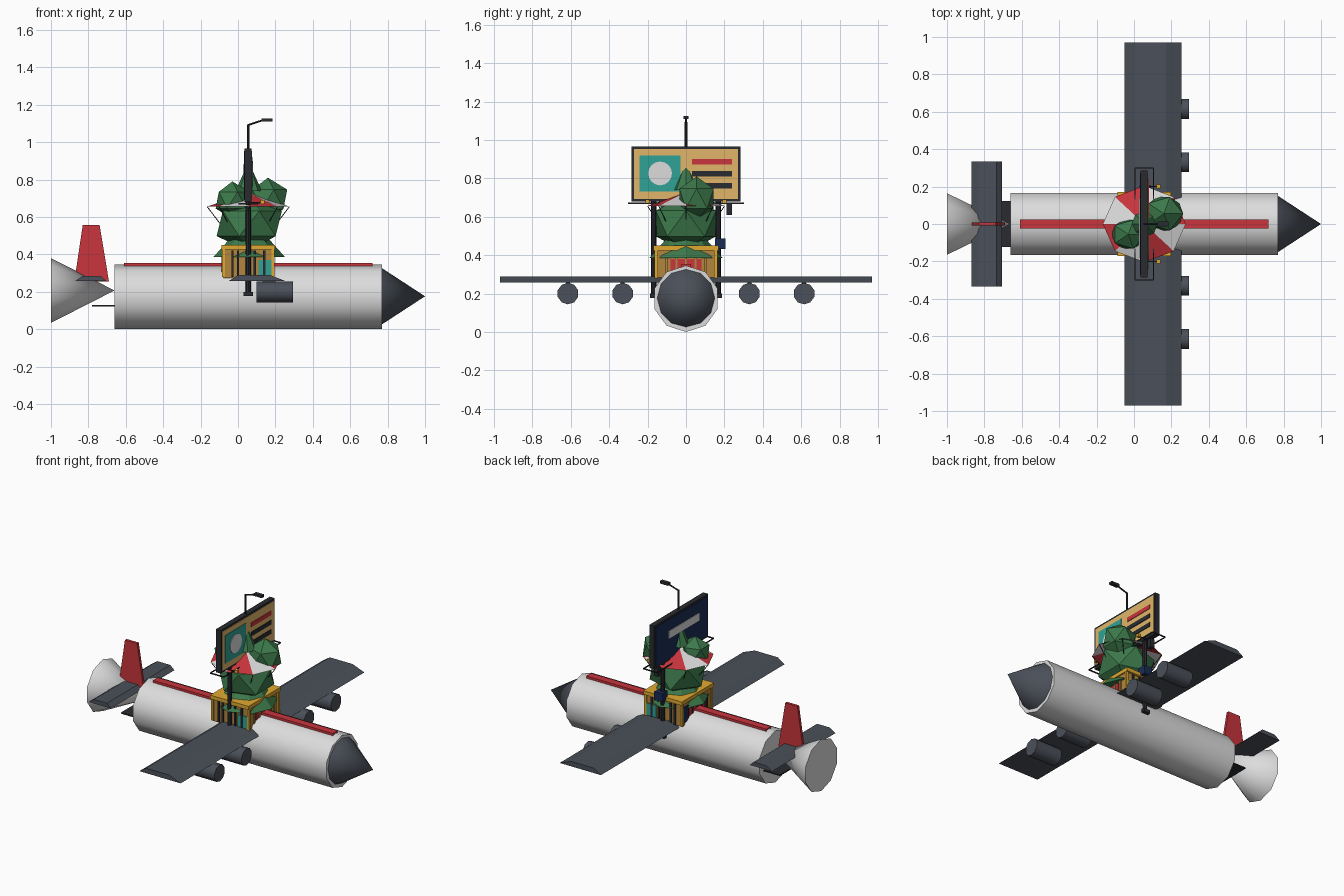
import bpy, bmesh, math
from mathutils import Vector, Matrix

cube = bpy.data.objects.get("Cube")
if cube:
    bpy.data.objects.remove(cube)


def material(name, r, g, b):
    m = bpy.data.materials.new(name)
    m.use_nodes = True
    m.diffuse_color = (r, g, b, 1)
    m.node_tree.nodes["Principled BSDF"].inputs["Base Color"].default_value = (r, g, b, 1)
    return m


WHITE = material("off_white", .72, .72, .72)
SLATE = material("slate_grey", .07, .08, .1)
BLACK = material("charcoal", .022, .024, .03)
RED = material("red", .58, .035, .045)
GREEN = material("leaf_green", .045, .19, .07)
TAN = material("tan", .75, .47, .14)
WOOD = material("wood_brown", .45, .24, .05)
GOLD = material("gold", .75, .4, .03)
TEAL = material("teal", .03, .36, .31)
NAVY = material("navy", .01, .025, .09)


def finish(name, bm, mats, smooth=False):
    bmesh.ops.recalc_face_normals(bm, faces=bm.faces)
    mesh = bpy.data.meshes.new(name)
    bm.to_mesh(mesh)
    bm.free()
    for m in mats:
        mesh.materials.append(m)
    obj = bpy.data.objects.new(name, mesh)
    bpy.context.collection.objects.link(obj)
    if smooth:
        bpy.ops.object.select_all(action='DESELECT')
        obj.select_set(True)
        bpy.context.view_layer.objects.active = obj
        bpy.ops.object.shade_smooth_by_angle(angle=math.radians(40))
    return obj


def box(name, mat, x, y, z):
    """Box given as (low, high) ranges."""
    bm = bmesh.new()
    bmesh.ops.create_cube(bm, size=1)
    lo, hi = Vector((x[0], y[0], z[0])), Vector((x[1], y[1], z[1]))
    bmesh.ops.scale(bm, vec=hi - lo, verts=bm.verts)
    bmesh.ops.translate(bm, vec=(lo + hi) / 2, verts=bm.verts)
    return finish(name, bm, [mat])


def tube(name, mat, a, b, r1, r2=None, sides=10, smooth=True):
    """Cylinder or cone from point a to point b."""
    a, b = Vector(a), Vector(b)
    d = b - a
    bm = bmesh.new()
    bmesh.ops.create_cone(bm, cap_ends=True, segments=sides, radius1=r1,
                          radius2=r1 if r2 is None else r2, depth=d.length)
    bmesh.ops.remove_doubles(bm, verts=bm.verts, dist=1e-5)
    turn = d.to_track_quat('Z', 'Y').to_matrix().to_4x4()
    bmesh.ops.transform(bm, matrix=Matrix.Translation((a + b) / 2) @ turn, verts=bm.verts)
    return finish(name, bm, [mat], smooth)


def prism(name, mat, profile, half):
    """Extrude an x-z profile across y."""
    bm = bmesh.new()
    f = bm.faces.new([bm.verts.new((x, -half, z)) for x, z in profile])
    ext = bmesh.ops.extrude_face_region(bm, geom=[f])["geom"]
    bmesh.ops.translate(bm, vec=(0, 2 * half, 0),
                        verts=[v for v in ext if isinstance(v, bmesh.types.BMVert)])
    return finish(name, bm, [mat])


def foliage(name, centre, size):
    bm = bmesh.new()
    bmesh.ops.create_icosphere(bm, subdivisions=1, radius=1)
    bmesh.ops.scale(bm, vec=size, verts=bm.verts)
    bmesh.ops.translate(bm, vec=centre, verts=bm.verts)
    return finish(name, bm, [GREEN])


# Aircraft body
tube("fuselage", WHITE, (-.66, 0, .173), (.77, 0, .173), .173)
tube("nose_cone", SLATE, (.77, 0, .176), (1, 0, .176), .15, 0, 12)
tube("tail_cone", WHITE, (-1, 0, .207), (-.66, 0, .207), .173, 0)
box("roof_stripe", RED, (-.61, .72), (-.025, .025), (.33, .353))
prism("wing", SLATE, [(-.05, .257), (.255, .257), (.17, .29), (0, .29)], .97)
prism("tailplane", SLATE, [(-.87, .258), (-.705, .258), (-.735, .285), (-.83, .285)], .335)
prism("tail_fin", RED, [(-.875, .255), (-.69, .255), (-.74, .558), (-.83, .558)], .009)
box("tail_plate", BLACK, (-.78, -.64), (-.122, .122), (.122, .13))
for y in (-.615, -.33, .33, .615):
    tube("engine", SLATE, (.1, y, .2), (.295, y, .2), .056)
    box("engine_pylon", SLATE, (.13, .2), (y - .01, y + .01), (.23, .265))

# Kiosk standing over the wing
box("kiosk_walls", WOOD, (-.078, .187), (-.155, .155), (.275, .43))
box("kiosk_roof", GOLD, (-.088, .197), (-.17, .17), (.425, .45))
for x in (-.078, .187):
    for y in (-.155, .155):
        box("corner_post", GOLD, (x - .008, x + .008), (y - .008, y + .008), (.28, .43))
for s in (-1, 1):
    for x in (-.03, .0, .09, .14):
        box("wall_slat", BLACK, (x - .006, x + .006),
            sorted((s * .152, s * .164)), (.28, .42))
    box("wall_panel", TEAL, (.11, .18), sorted((s * .153, s * .162)), (.28, .37))
    x = .187 if s > 0 else -.078
    box("end_panel", RED, (x - .005, x + .005), (-.08, .08), (.3, .38))
    for y in (-.1, -.05, 0, .05, .1):
        box("end_slat", WOOD if s > 0 else BLACK, (x - .009, x + .009),
            (y - .006, y + .006), (.29, .39))
box("notice_panel", NAVY, (-.086, -.076), (.09, .15), (.3, .4))
box("post_box", NAVY, (.03, .09), (.15, .207), (.432, .487))

# Tree
tube("tree_skirt", GREEN, (.06, 0, .385), (.06, 0, .6), .192, 0, 8, False)
foliage("tree_crown", (.06, 0, .565), (.195, .185, .15))
foliage("tree_upper_right", (.16, .055, .695), (.115, .105, .115))
foliage("tree_upper_left", (-.03, -.055, .69), (.1, .09, .1))
tube("tree_tip", GREEN, (.057, 0, .74), (.057, 0, .895), .07, 0, 8, False)

# Striped parasol with stays
bm = bmesh.new()
top = bm.verts.new((.055, 0, .73))
rim = [bm.verts.new((.055 + .222 * math.cos(k * math.pi / 4),
                     .205 * math.sin(k * math.pi / 4), .655)) for k in range(8)]
for k in range(8):
    bm.faces.new((top, rim[k], rim[(k + 1) % 8])).material_index = k % 2
finish("parasol", bm, [RED, WHITE])
for k in range(8):
    c, s = math.cos(k * math.pi / 4), math.sin(k * math.pi / 4)
    tube("parasol_stay", BLACK, (.055 + .22 * c, .2 * s, .655),
         (.055 + .14 * c, .13 * s, .55), .0025, sides=5)

# Billboard
box("billboard_frame", BLACK, (.036, .072), (-.285, .285), (.68, .967))
box("billboard_face", TAN, (.07, .075), (-.272, .272), (.693, .954))
box("billboard_back", NAVY, (.032, .038), (-.272, .272), (.693, .954))
box("back_banner", WHITE, (.028, .034), (-.18, .14), (.83, .88))
box("picture_panel", TEAL, (.073, .078), (-.242, -.028), (.732, .92))
tube("picture_disc", WHITE, (.075, -.135, .826), (.081, -.135, .826), .062, sides=16)
for mat, z in ((RED, .886), (BLACK, .824), (BLACK, .762)):
    box("text_bar", mat, (.073, .079), (.03, .24), (z - .014, z + .014))

# Billboard posts, service rails and spotlights
for s in (-1, 1):
    y = s * .168
    tube("billboard_post", BLACK, (.055, y, .19), (.055, y, .7), .014, sides=8)
    box("post_foot", BLACK, (.03, .08), (y - .02, y + .02), (.178, .2))
    box("side_rail", BLACK, (.005, .105), (s * .3 - .003, s * .3 + .003), (.668, .675))
    box("rail_bar", BLACK, (.003 if s < 0 else .102, .008 if s < 0 else .107),
        (-.3, .3), (.668, .675))
    tube("spotlight_arm", BLACK, (.06, s * .2, .675), (.13, s * .2, .675), .004, sides=6)
    box("spotlight", GOLD, (.12, .142), (s * .2 - .01, s * .2 + .01), (.67, .69))
box("hanging_lantern", BLACK, (.04, .07), (.21, .24), (.61, .67))

# Street lamp on top
tube("lamp_pole", BLACK, (.055, 0, .96), (.055, 0, 1.095), .007, sides=8)
tube("lamp_arm", BLACK, (.055, 0, 1.092), (.135, 0, 1.118), .005, sides=8)
box("lamp_head", BLACK, (.125, .185), (-.013, .013), (1.11, 1.126))
